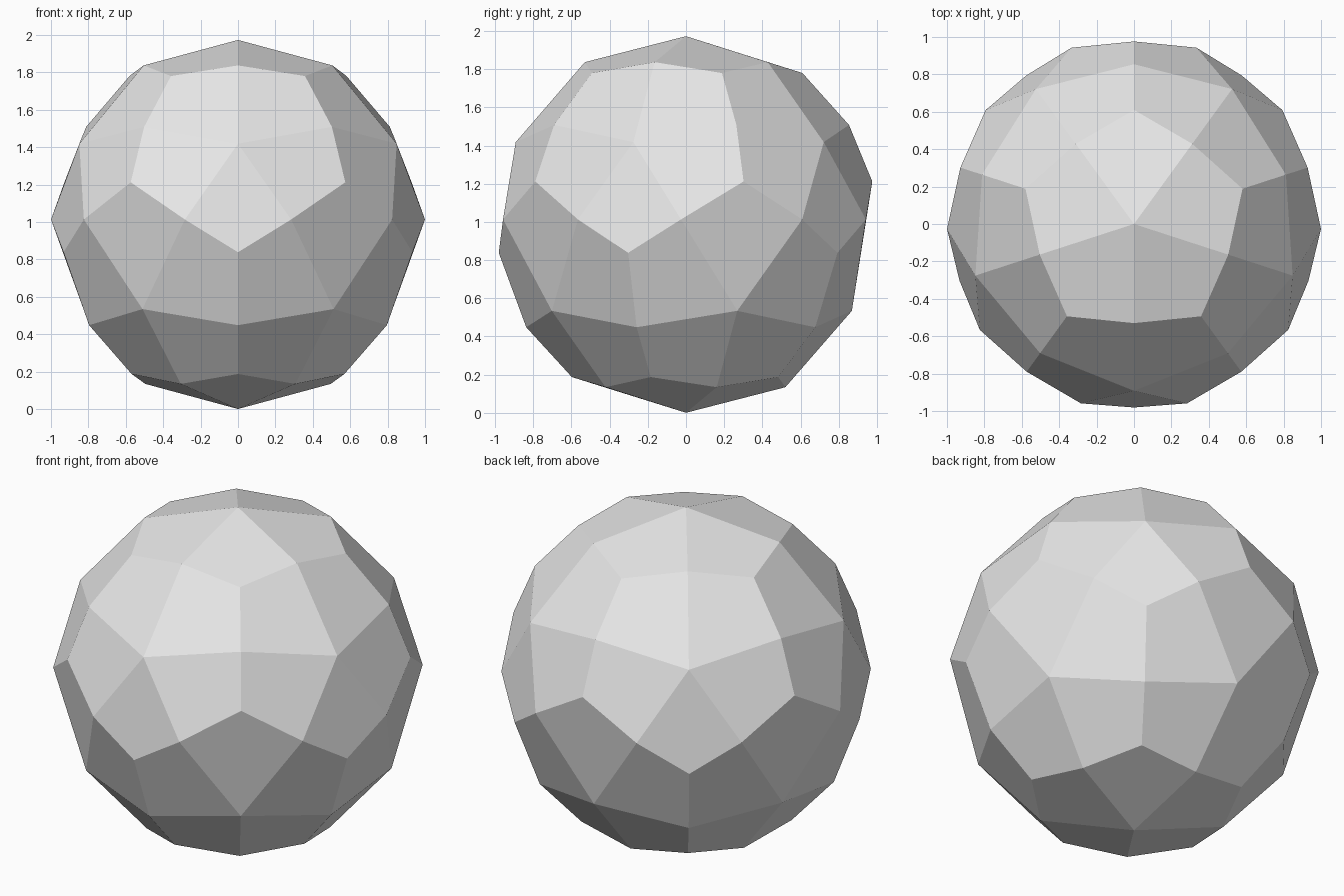
import bpy
import bmesh
from math import cos, sin, radians

cube = bpy.data.objects.get("Cube")
if cube:
    bpy.data.objects.remove(cube, do_unlink=True)

# One flat grey
grey = bpy.data.materials.new("light_grey")
grey.use_nodes = True
colour = (0.8, 0.8, 0.8, 1)
grey.diffuse_color = colour
grey.node_tree.nodes["Principled BSDF"].inputs["Base Color"].default_value = colour

bm = bmesh.new()


def ring(radius, z, start):
    """Five points around the vertical axis, the first at the start angle."""
    return [bm.verts.new((radius * cos(radians(start + 72 * k)),
                          radius * sin(radians(start + 72 * k)), z))
            for k in range(5)]


FRONT, BETWEEN, LEAN = -90, -54, 16.5

# Poles and rings, from top to bottom
top = bm.verts.new((0, 0, 1.973))
cap_edge = ring(0.53, 1.837, FRONT)
cap_tip = ring(0.61, 1.78, BETWEEN)
upper_edge = ring(0.854, 1.508, BETWEEN)
upper_hub = ring(0.892, 1.418, FRONT)
upper_tip = ring(0.976, 1.212, BETWEEN)
waist_a = ring(1.0, 1.013, FRONT - LEAN)
waist_b = ring(1.0, 1.013, FRONT + LEAN)
lower_tip = ring(0.981, 0.838, FRONT)
lower_hub = ring(0.869, 0.534, BETWEEN)
lower_edge = ring(0.837, 0.448, FRONT)
base_tip = ring(0.598, 0.187, FRONT)
base_edge = ring(0.521, 0.134, BETWEEN)
bottom = bm.verts.new((0, 0, 0))


def fan(hub, points):
    """Five kites around a hub; points alternate edge, tip, edge, tip."""
    for i in range(0, 10, 2):
        bm.faces.new((hub, points[i], points[i + 1], points[(i + 2) % 10]))


# Cap and base fans
fan(top, [v for pair in zip(cap_edge, cap_tip) for v in pair])
fan(bottom, [v for pair in zip(base_tip, base_edge) for v in pair][1:] + base_tip[:1])

# Upper and lower side fans
for k in range(5):
    n = (k + 1) % 5
    fan(upper_hub[k], [cap_edge[k], cap_tip[k], upper_edge[k], upper_tip[k],
                       waist_b[k], lower_tip[k], waist_a[k], upper_tip[k - 1],
                       upper_edge[k - 1], cap_tip[k - 1]])
    fan(lower_hub[k], [waist_b[k], upper_tip[k], waist_a[n], lower_tip[n],
                       lower_edge[n], base_tip[n], base_edge[k], base_tip[k],
                       lower_edge[k], lower_tip[k]])

bmesh.ops.recalc_face_normals(bm, faces=bm.faces)
mesh = bpy.data.meshes.new("faceted_ball")
bm.to_mesh(mesh)
bm.free()
mesh.materials.append(grey)
ball = bpy.data.objects.new("faceted_ball", mesh)
bpy.context.collection.objects.link(ball)
